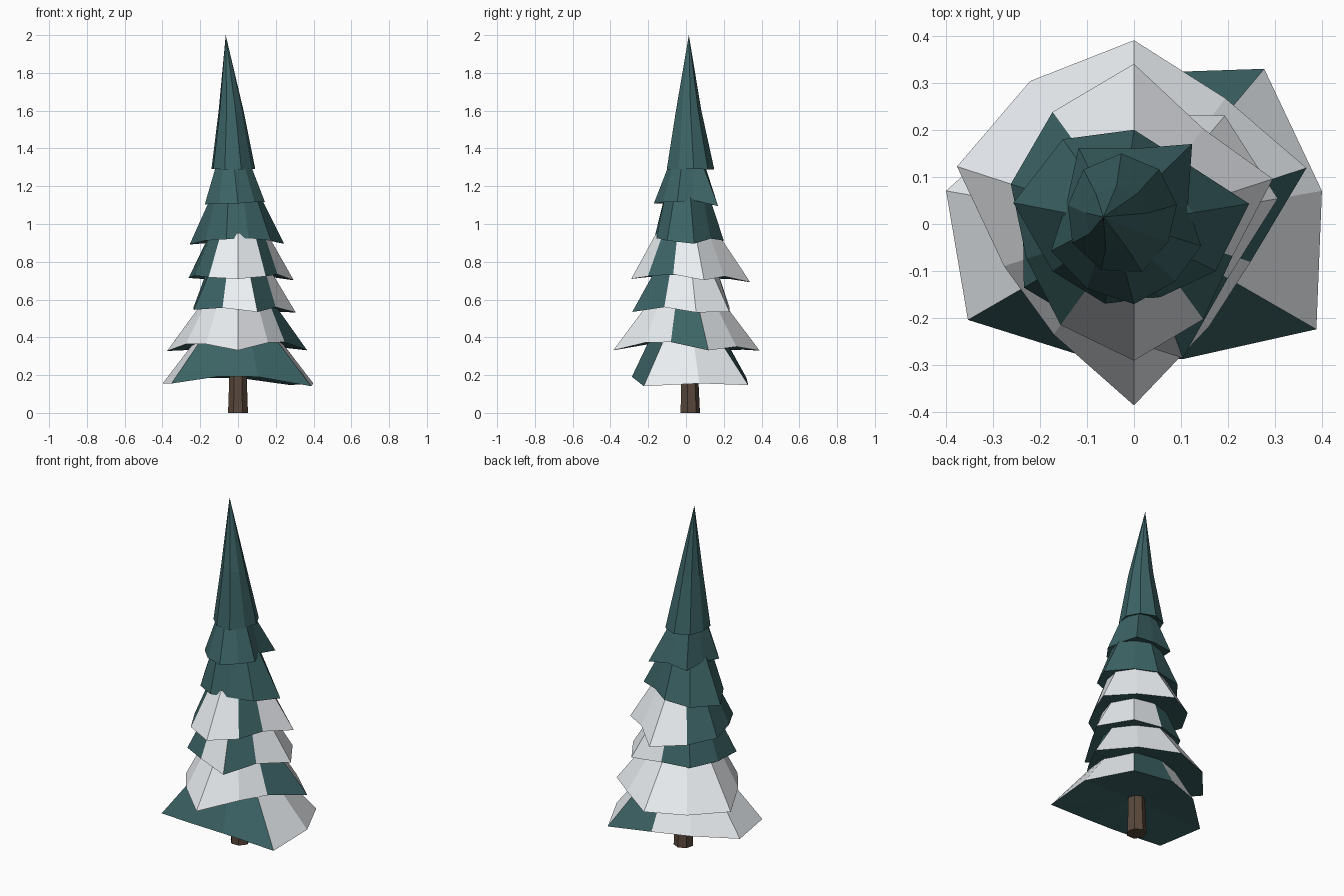
import bpy, bmesh
from math import cos, sin, pi

if "Cube" in bpy.data.objects:
    bpy.data.objects.remove(bpy.data.objects["Cube"])


def material(name, rgb):
    m = bpy.data.materials.new(name)
    m.diffuse_color = (*rgb, 1)
    m.use_nodes = True
    m.node_tree.nodes["Principled BSDF"].inputs["Base Color"].default_value = m.diffuse_color
    return m


NEEDLES = material("needles", (0.045, 0.125, 0.13))
SNOW = material("snow", (0.84, 0.87, 0.90))
BARK = material("bark", (0.10, 0.065, 0.045))


def ring(bm, radii, heights, cx=0, cy=0):
    """Closed ring of vertices, starting at the back and going round evenly."""
    n = len(radii)
    return [bm.verts.new((cx + r * cos(pi / 2 + 2 * pi * i / n),
                          cy + r * sin(pi / 2 + 2 * pi * i / n), z))
            for i, (r, z) in enumerate(zip(radii, heights))]


def bridge(bm, low, high):
    n = len(low)
    return [bm.faces.new((low[i], low[(i + 1) % n], high[(i + 1) % n], high[i]))
            for i in range(n)]


def fan(bm, loop, tip):
    v = bm.verts.new(tip)
    n = len(loop)
    for i in range(n):
        bm.faces.new((loop[i], loop[(i + 1) % n], v))


def finish(bm, name, mats):
    bmesh.ops.recalc_face_normals(bm, faces=bm.faces)
    me = bpy.data.meshes.new(name)
    bm.to_mesh(me)
    bm.free()
    for m in mats:
        me.materials.append(m)
    ob = bpy.data.objects.new(name, me)
    bpy.context.collection.objects.link(ob)


def tier(name, radii, z, top_r, top_z, tip, snowy=(), centre=(0, 0), top_centre=(0, 0)):
    """Ragged skirt of branches: long branches droop lower than short ones."""
    bm = bmesh.new()
    n = len(radii)
    mean = sum(radii) / n
    rim = ring(bm, radii, [z - 0.35 * (r - mean) for r in radii], *centre)
    top = ring(bm, [top_r + 0.2 * (r - mean) for r in radii], [top_z] * n, *top_centre)
    for i, f in enumerate(bridge(bm, rim, top)):
        f.material_index = 1 if i in snowy else 0
    fan(bm, top, tip)
    fan(bm, rim, (*centre, z + 0.05))
    finish(bm, name, (NEEDLES, SNOW))


# Trunk
bm = bmesh.new()
low = ring(bm, [0.054] * 7, [0] * 7, 0, 0.02)
high = ring(bm, [0.040] * 7, [0.4] * 7, 0, 0.015)
bridge(bm, low, high)
bm.faces.new(low)
bm.faces.new(high)
finish(bm, "trunk", (BARK,))

# Branch tiers, bottom to top
tier("branch_tier_1", [.32, .32, .405, .407, .30, .305, .447, .405, .43],
     0.168, 0.22, 0.385, (0, 0, 0.55), (0, 1, 2, 6, 7))
tier("branch_tier_2", [.39, .375, .395, .29, .29, .385, .27, .26, .385, .33],
     0.348, 0.19, 0.58, (0, 0, 0.72), (0, 1, 2, 3, 4, 5, 6, 8, 9))
tier("branch_tier_3", [.23, .25, .24, .27, .24, .303, .23, .31, .30],
     0.548, 0.18, 0.73, (0, 0, 0.88), (4, 6, 7, 8))
tier("branch_tier_4", [.34, .294, .275, .24, .265, .29, .25, .22, .31, .25],
     0.715, 0.155, 0.95, (0, 0, 1.08), (0, 4, 5, 7, 8, 9))
tier("branch_tier_5", [.20, .235, .26, .20, .18, .165, .20, .248, .17],
     0.91, 0.13, 1.13, (-0.01, 0, 1.28), top_centre=(-0.01, 0))
tier("branch_tier_6", [.16, .20, .15, .185, .17, .17, .15, .15, .12, .21],
     1.11, 0.10, 1.30, (-0.045, 0.01, 1.65), top_centre=(-0.02, 0.005))

# Pointed crown leaning to one side
tier("crown", [.13, .125, .115, .12, .125, .13, .115, .12, .125],
     1.29, 0.068, 1.60, (-0.065, 0.015, 2.0),
     centre=(-0.027, 0.02), top_centre=(-0.037, 0.012))
